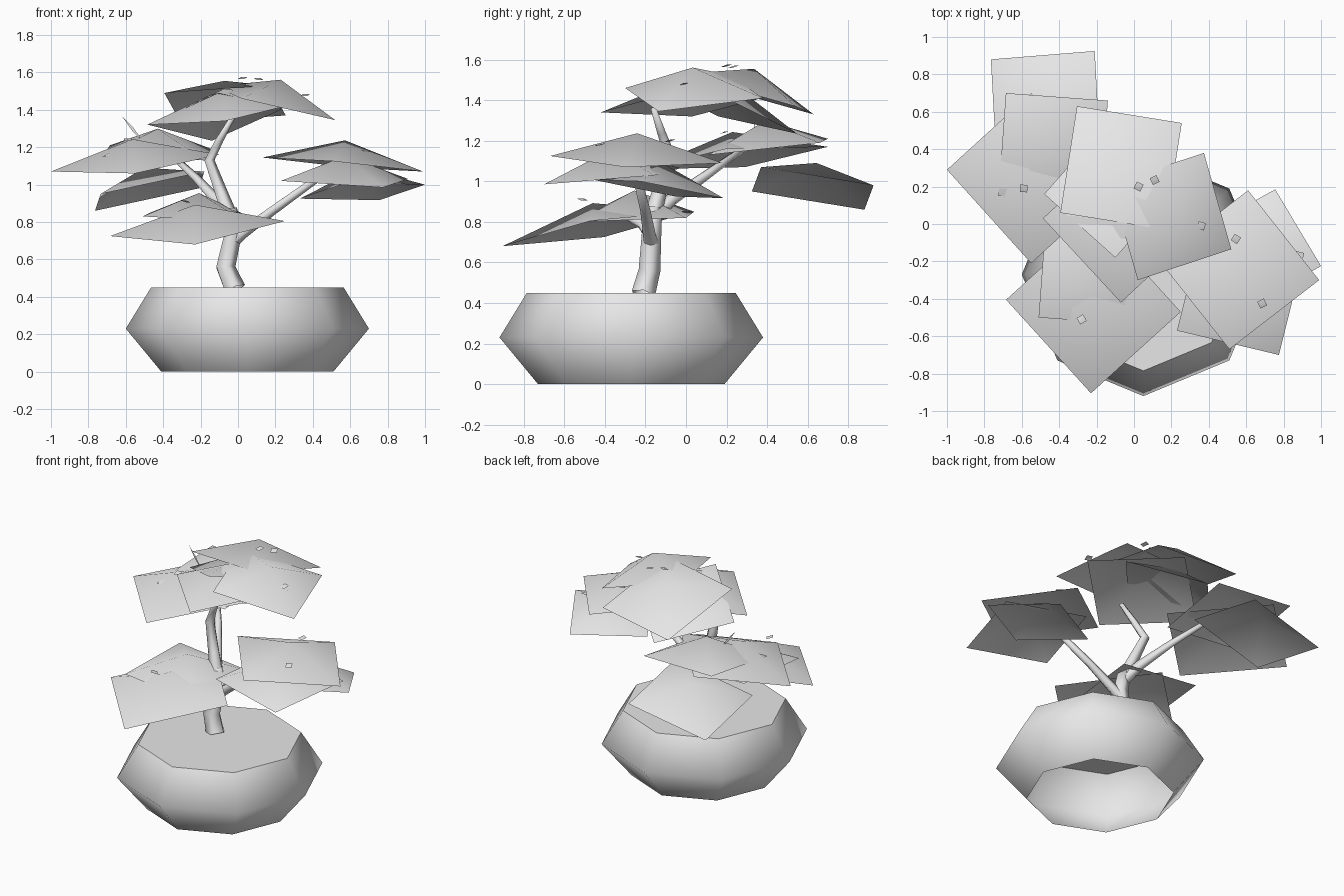
import bpy, bmesh, math, random
from mathutils import Vector

cube = bpy.data.objects.get("Cube")
if cube:
    bpy.data.objects.remove(cube, do_unlink=True)
random.seed(4)

GREY = (0.8, 0.8, 0.8, 1)
mat = bpy.data.materials.new("pale grey")
mat.use_nodes = True
mat.diffuse_color = GREY
mat.node_tree.nodes["Principled BSDF"].inputs["Base Color"].default_value = GREY


def finish(name, bm, smooth=True):
    mesh = bpy.data.meshes.new(name)
    for f in bm.faces:
        f.smooth = smooth
    bm.to_mesh(mesh)
    bm.free()
    mesh.materials.append(mat)
    ob = bpy.data.objects.new(name, mesh)
    bpy.context.collection.objects.link(ob)
    return ob


def ring(bm, centre, radius, sides, x=Vector((1, 0, 0)), y=Vector((0, 1, 0))):
    steps = [2 * math.pi * i / sides for i in range(sides)]
    return [bm.verts.new(Vector(centre) + radius * (math.cos(t) * x + math.sin(t) * y))
            for t in steps]


def bridge(bm, a, b):
    n = len(a)
    for i in range(n):
        j = (i + 1) % n
        bm.faces.new((a[i], a[j], b[j], b[i]))


# Eight-sided pot, open underneath
POT = (0.05, -0.27)
bm = bmesh.new()
rings = [ring(bm, (*POT, z), r, 8) for z, r in ((0, 0.46), (0.23, 0.65), (0.45, 0.515))]
for a, b in zip(rings, rings[1:]):
    bridge(bm, a, b)
finish("pot", bm)

# Flat soil closing the top of the pot
bm = bmesh.new()
bm.faces.new(ring(bm, (*POT, 0.45), 0.515, 8))
finish("soil", bm, False)


# Tapered limbs swept along short paths
def limb(name, path, r0, r1, sides=5):
    bm = bmesh.new()
    pts = [Vector(p) for p in path]
    last = None
    for i, p in enumerate(pts):
        d = (pts[min(i + 1, len(pts) - 1)] - pts[max(i - 1, 0)]).normalized()
        x = Vector((0, 1, 0)).cross(d).normalized()
        r = r0 + (r1 - r0) * i / (len(pts) - 1)
        now = ring(bm, p, r, sides, x, d.cross(x))
        if last:
            bridge(bm, last, now)
        last = now
    bm.faces.new(last)
    finish(name, bm)


limb("trunk", [(-0.02, -0.21, 0.44), (-0.07, -0.18, 0.56), (-0.03, -0.17, 0.74),
               (-0.05, -0.16, 0.87)], 0.062, 0.045)
limb("top_branch", [(-0.05, -0.16, 0.84), (-0.09, -0.13, 0.95), (-0.155, -0.08, 1.13),
                    (-0.10, -0.12, 1.24), (-0.03, -0.16, 1.36)], 0.045, 0.015)
limb("left_branch", [(-0.03, -0.17, 0.70), (0.02, -0.18, 0.74), (0.18, -0.2, 0.86),
                     (0.46, -0.25, 1.06)], 0.04, 0.02)
limb("right_branch", [(-0.05, -0.16, 0.82), (-0.11, -0.07, 0.91), (-0.22, 0.1, 1.03),
                      (-0.38, 0.31, 1.18)], 0.042, 0.015)
limb("front_branch", [(-0.04, -0.17, 0.72), (-0.10, -0.22, 0.79), (-0.2, -0.35, 0.86)],
     0.035, 0.015)


# Foliage card: a square with its middle raised, given three corners in order
def card(name, a, b, c, lift=0.13):
    a, b, c = Vector(a), Vector(b), Vector(c)
    mid = (a + c) / 2
    n = (b - a).cross(c - a).normalized()
    if n.z < 0:
        n = -n
        a, c = c, a
    bm = bmesh.new()
    rim = [bm.verts.new(p) for p in (a, b, c, 2 * mid - b)]
    apex = bm.verts.new(mid + n * lift)
    for i in range(4):
        bm.faces.new((rim[i], rim[(i + 1) % 4], apex))
    finish(name, bm)


CLUSTERS = {
    "right_foliage": [
        ((-0.765, 0.88, 0.86), (-0.21, 0.925, 0.98), (-0.18, 0.37, 1.07)),
        ((-0.685, 0.70, 1.21), (-0.14, 0.66, 1.19), (-0.18, 0.11, 1.13)),
        ((-0.10, 0.20, 1.16), (-0.55, -0.21, 1.06), (-1.0, 0.29, 1.07))],
    "left_foliage": [
        ((0.61, 0.18, 1.09), (0.99, -0.30, 1.07), (0.51, -0.67, 1.125)),
        ((0.23, -0.57, 1.02), (0.775, -0.70, 0.985), (0.91, -0.155, 1.03)),
        ((0.33, -0.05, 0.925), (0.755, 0.185, 0.917), (1.0, -0.225, 1.0))],
    "top_foliage": [
        ((-0.305, 0.63, 1.33), (0.255, 0.54, 1.37), (0.166, -0.03, 1.53)),
        ((0.374, 0.38, 1.41), (0.52, -0.135, 1.345), (0.02, -0.30, 1.46)),
        ((-0.487, 0.03, 1.32), (-0.07, -0.42, 1.34), (0.38, 0.0, 1.45)),
        ((-0.14, 0.547, 1.235), (-0.48, 0.16, 1.32), (-0.10, -0.18, 1.49))],
    "front_foliage": [
        ((-0.684, -0.405, 0.725), (-0.23, -0.905, 0.68), (0.25, -0.47, 0.805)),
        ((-0.51, -0.50, 0.83), (0.04, -0.54, 0.80), (0.08, 0.0, 0.82))],
}
for name, cards in CLUSTERS.items():
    for i, corners in enumerate(cards):
        card(f"{name}_{i + 1}", *corners)

# Tiny loose leaves lying on the foliage
LEAVES = [(-0.59, 0.19, 1.24), (0.025, 0.2, 1.57), (0.11, 0.235, 1.565), (0.36, -0.01, 1.48),
          (0.545, -0.08, 1.2), (0.685, -0.425, 1.18), (-0.28, -0.51, 0.91)]
for i, p in enumerate(LEAVES):
    t = random.uniform(0, math.pi)
    u = Vector((math.cos(t), math.sin(t), 0.2)) * 0.028
    v = Vector((-math.sin(t), math.cos(t), 0.2)) * 0.028
    p = Vector(p)
    card(f"loose_leaf_{i + 1}", p + u, p + v, p - u, 0.005)

# One upright sliver of leaf
card("upright_leaf", (-0.62, 0.35, 1.365), (-0.56, 0.34, 1.28), (-0.5, 0.33, 1.22), 0.0)
